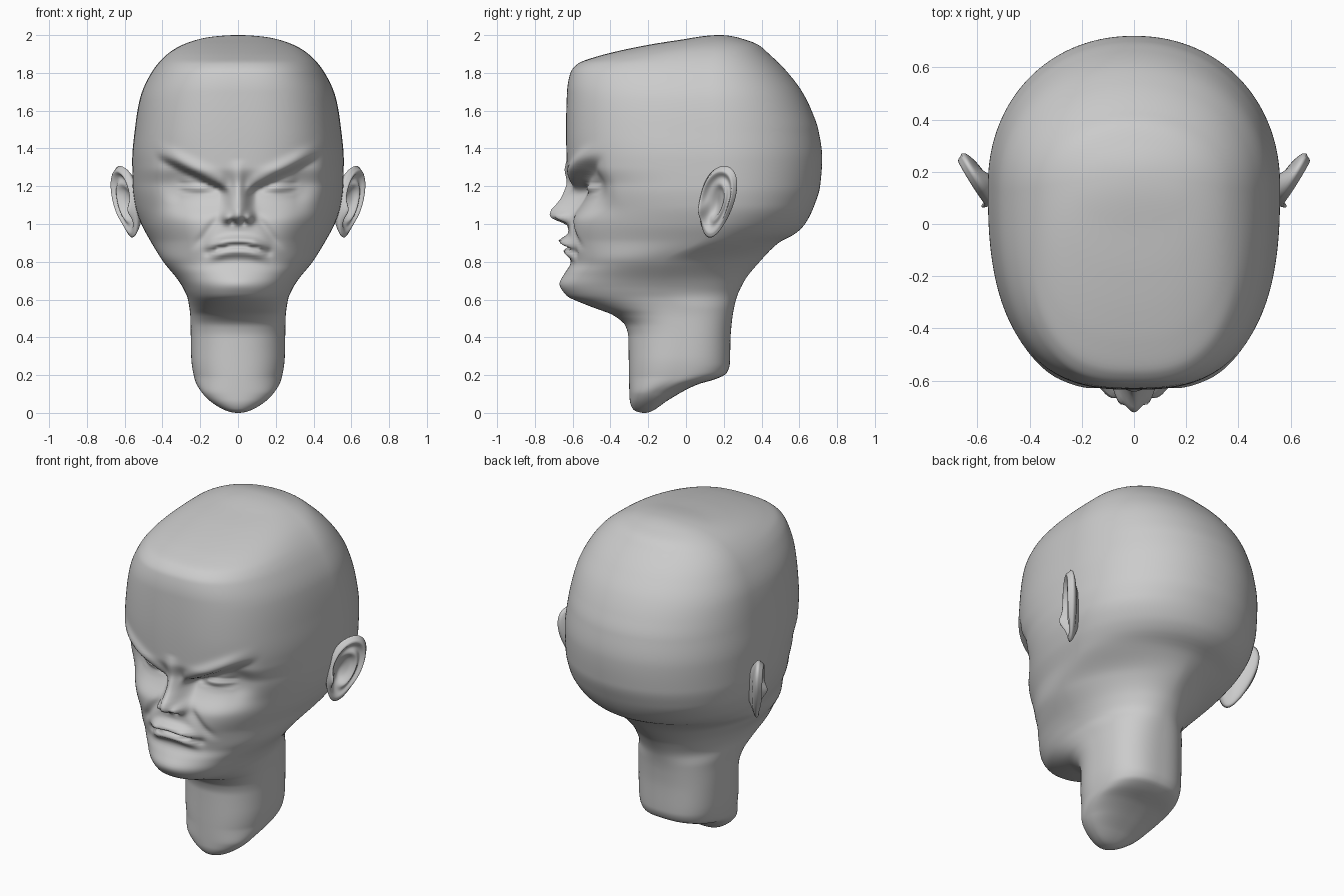
import bpy
from math import sin, cos, pi, acos, exp, sqrt
from mathutils import Vector

if "Cube" in bpy.data.objects:
    bpy.data.objects.remove(bpy.data.objects["Cube"])

# ---------- profile curves (z, value) ----------
FRONT = [(0, -.22), (.02, -.28), (.07, -.298), (.2, -.302), (.4, -.305), (.46, -.32), (.52, -.39),
         (.55, -.47), (.585, -.56), (.62, -.63), (.68, -.66), (.74, -.638), (.8, -.61), (.9, -.625),
         (1.0, -.615), (1.1, -.59), (1.2, -.59), (1.3, -.63), (1.5, -.635), (1.7, -.63), (1.8, -.612),
         (1.85, -.57), (1.89, -.46), (1.92, -.34), (1.95, -.19), (1.98, 0), (2, .18)]
BACK = [(0, -.22), (.05, -.12), (.1, -.04), (.15, .06), (.18, .16), (.21, .215), (.26, .232), (.4, .236),
        (.5, .245), (.6, .265), (.7, .31), (.8, .39), (.9, .49), (.95, .58), (1.0, .63), (1.1, .68),
        (1.2, .71), (1.35, .721), (1.5, .7), (1.6, .665), (1.7, .615), (1.8, .54), (1.9, .44),
        (1.95, .38), (1.98, .3), (2, .18)]
WIDTH = [(0, 0), (.03, .1), (.1, .185), (.18, .23), (.3, .248), (.5, .252), (.6, .265), (.65, .285),
         (.7, .315), (.8, .395), (.93, .475), (1.0, .512), (1.1, .545), (1.2, .558), (1.34, .56),
         (1.5, .546), (1.66, .52), (1.79, .465), (1.91, .36), (1.98, .2), (2, 0)]
MID = [(0, -.22), (.1, -.17), (.2, -.05), (.4, -.03), (.55, -.06), (.65, -.15), (.8, -.12), (.92, .08),
       (1.1, .15), (1.8, .13), (1.98, .16), (2, .18)]
ROUND_F = [(0, 2), (.2, 2.3), (.5, 2.2), (.9, 2.2), (1.2, 2.5), (1.5, 2.7), (1.8, 2.7), (2, 2.1)]
ROUND_B = [(0, 2), (.2, 2.6), (.5, 2.5), (.65, 2.1), (.8, 1.75), (.92, 1.9), (1.1, 2.1), (2, 2.1)]
NOSE = [(.96, 0), (.995, .015), (1.02, .08), (1.045, .12), (1.07, .122), (1.1, .1), (1.14, .07),
        (1.2, .045), (1.27, .02), (1.34, 0)]


def curve(pts, warp=lambda z: z):
    """Monotone smooth interpolation through the points."""
    X = [warp(p[0]) for p in pts]
    Y = [p[1] for p in pts]
    d = [(Y[i + 1] - Y[i]) / (X[i + 1] - X[i]) for i in range(len(X) - 1)]
    m = [d[0]] + [2 * a * b / (a + b) if a * b > 0 else 0 for a, b in zip(d, d[1:])] + [d[-1]]

    def f(z):
        x = min(max(warp(z), X[0]), X[-1])
        i = 0
        while i < len(d) - 1 and x > X[i + 1]:
            i += 1
        h = X[i + 1] - X[i]
        t = (x - X[i]) / h
        return ((1 + 2 * t) * (1 - t) ** 2 * Y[i] + t * (1 - t) ** 2 * h * m[i]
                + t * t * (3 - 2 * t) * Y[i + 1] + t * t * (t - 1) * h * m[i + 1])
    return f


def step(a, b, x):
    t = min(max((x - a) / (b - a), 0), 1)
    return t * t * (3 - 2 * t)


def bell(v, s):
    return exp(-(v / s) ** 2)


def pole_warp(z):
    return acos(max(-1, min(1, 1 - z)))


front, back, width, mid, round_f, round_b = [
    curve(c, pole_warp) for c in (FRONT, BACK, WIDTH, MID, ROUND_F, ROUND_B)]
nose = curve(NOSE)


def face(x, z):
    """Forward push of the face surface (positive is toward the viewer)."""
    if not .6 < z < 1.5:
        return 0
    x = abs(x)
    # nose ridge, tip and wings
    p = nose(z) * bell(x, .036 + .02 * step(1.2, 1.05, z))
    p += .045 * bell(x - .06, .024) * bell(z - 1.035, .026)
    p -= .03 * bell(x - .03, .016) * bell(z - 1.01, .012)
    # angry brow with the eye socket beneath it
    brow = 1.2 + .5 * (x - .085)
    side = step(.03, .1, x) * step(.46, .3, x)
    p += .018 * bell(z - brow - .03, .035) * side
    p -= .075 * step(brow + .015, brow - .035, z) * step(1.02, 1.2, z) * side
    # eyeball, lid slit and lower lid fold
    p += .035 * bell(x - .215, .09) * bell(z - 1.195, .04)
    lid = 1.2 + .13 * (x - .2) + .012 * bell(x - .2, .06)
    span = step(.08, .13, x) * step(.34, .28, x)
    p -= .014 * bell(z - lid, .011) * span
    p -= .009 * bell(z - 1.165 - 1.6 * (x - .21) ** 2, .011) * span
    # cheeks and folds beside the nose
    p += .02 * bell(x - .27, .12) * bell(z - 1.0, .1)
    p -= .016 * bell(x - .1 - .75 * (1.04 - z), .03) * step(.85, .93, z) * step(1.08, 1.0, z)
    # mouth
    m = z - (.885 - 1.3 * x * x)
    w = step(.18, .08, x)
    p += w * (.05 * bell(m - .025, .025) + .03 * bell(m + .032, .025) - .032 * bell(m + .002, .011))
    p -= .012 * bell(x - .16, .025) * bell(z - .85, .02)
    # chin
    p += .01 * bell(x, .1) * bell(z - .69, .05)
    return p


def make(name, verts, faces):
    me = bpy.data.meshes.new(name)
    me.from_pydata(verts, [], faces)
    me.update()
    ob = bpy.data.objects.new(name, me)
    bpy.context.collection.objects.link(ob)
    me.polygons.foreach_set("use_smooth", [True] * len(me.polygons))
    return ob


def skin(rings, n, first, last):
    """Quads between rings of n points, plus a fan at each pole vertex."""
    f = [(r * n + i, r * n + (i + 1) % n, (r + 1) * n + (i + 1) % n, (r + 1) * n + i)
         for r in range(rings - 1) for i in range(n)]
    f += [(first, (i + 1) % n, i) for i in range(n)]
    e = (rings - 1) * n
    return f + [(last, e + i, e + (i + 1) % n) for i in range(n)]


# ---------- head and neck ----------
R, N = 230, 256
verts = []
for r in range(R):
    z = 1 - cos(pi * (r + .5) / R)
    yf, yb, w, yc, nf, nb = [c(z) for c in (front, back, width, mid, round_f, round_b)]
    for i in range(N):
        u = 2 * pi * i / N
        a = u - .35 * sin(u)
        c, s = -cos(a), sin(a)
        n, b = (nf, yc - yf) if c < 0 else (nb, yb - yc)
        k = (abs(c) ** n + abs(s) ** n) ** (-1 / n)
        x, y = w * k * s, yc + b * k * c
        if c < 0:
            y -= face(x, z) * step(.2, .6, -k * c)
        verts.append((x, y, z))
verts += [(0, -.22, 0), (0, .18, 2)]
make("head", verts, skin(R, N, R * N, R * N + 1))

# ---------- ears: a dished front surface and a rounded back ----------
U, V = Vector((.5, .84, 0)) * .108, Vector((.17, .2, 1)) * .19
NRM = Vector((.86, -.48, -.08))
CENTRE = Vector((.592, .165, 1.118))


def ear_point(r, a, is_front):
    u, v = r * cos(a), r * sin(a)
    if is_front:
        h = .028 * bell(r - .86, .13) * (1 - .6 * bell(v + .8, .4))
        h += .024 * bell(r - .5, .13) * step(-.5, .3, u)
        h -= .035 * bell(u + .15, .38) * bell(v + .12, .42)
        h += .03 * bell(u + .72, .2) * bell(v + .2, .22)
        h *= step(1.02, .88, r) * .9 + .1
    else:
        h = -.034 * sqrt(max(0, 1 - r * r)) - .06 * step(.3, -.8, u) * (1 - r * r)
    return CENTRE + U * (u * (1 + .22 * v)) + V * v + NRM * h


M, K = 64, 22
radii = [((i + 1) / K, True) for i in range(K)] + [(1 - (i + 1) / (K + 1), False) for i in range(K)]
verts = [ear_point(r, 2 * pi * i / M, s) for r, s in radii for i in range(M)]
verts += [ear_point(0, 0, True), ear_point(0, 0, False)]
faces = [f[::-1] for f in skin(len(radii), M, len(verts) - 2, len(verts) - 1)]
ears = make("ears", verts, faces)
ears.modifiers.new("mirror", "MIRROR").use_mirror_merge = False

# consistent outward normals
import bmesh
for ob in bpy.context.collection.objects:
    bm = bmesh.new()
    bm.from_mesh(ob.data)
    bmesh.ops.recalc_face_normals(bm, faces=bm.faces)
    bm.to_mesh(ob.data)
    bm.free()
